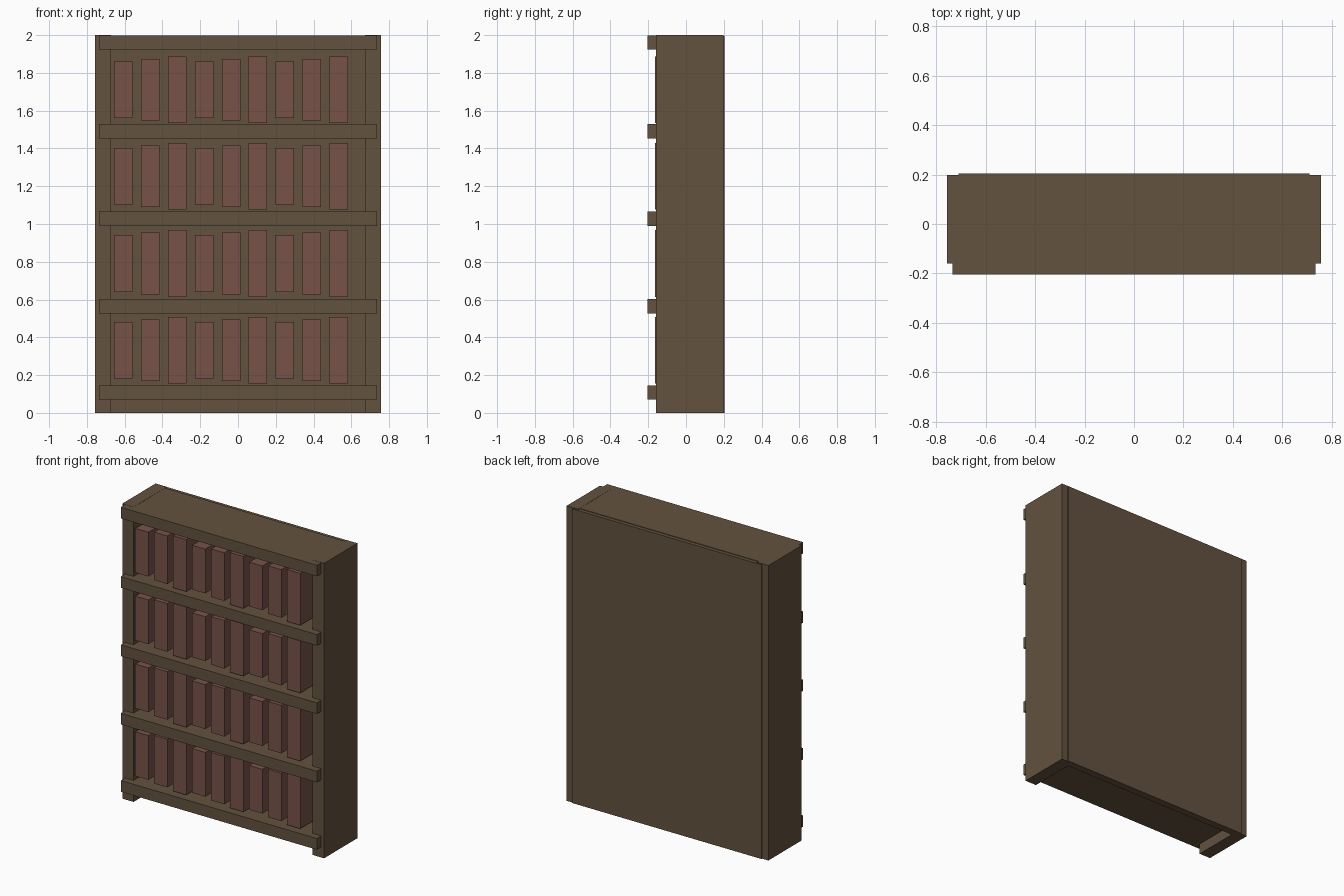
import bpy

if "Cube" in bpy.data.objects:
    bpy.data.objects.remove(bpy.data.objects["Cube"])


def material(name, color):
    m = bpy.data.materials.new(name)
    m.diffuse_color = color
    m.use_nodes = True
    m.node_tree.nodes["Principled BSDF"].inputs["Base Color"].default_value = m.diffuse_color
    return m


wood = material("dark_wood", (0.125, 0.085, 0.05, 1))
cover = material("book_cover", (0.185, 0.086, 0.067, 1))


def box(name, x, y, z, mat):
    """Box from (min, max) pairs on each axis."""
    bpy.ops.mesh.primitive_cube_add(size=1, location=[(a + b) / 2 for a, b in (x, y, z)])
    ob = bpy.context.object
    ob.name = name
    ob.scale = [b - a for a, b in (x, y, z)]
    bpy.ops.object.transform_apply(location=False, rotation=False, scale=True)
    ob.data.materials.append(mat)
    return ob


# Side panels
box("left_side", (-0.757, -0.672), (-0.159, 0.198), (0, 2.0), wood)
box("right_side", (0.672, 0.757), (-0.159, 0.198), (0, 2.0), wood)

# Back panel, slightly proud of the sides at the rear
box("back_panel", (-0.71, 0.71), (0.155, 0.205), (0, 1.995), wood)

# Shelves, overhanging the front
for i, z in enumerate((0.108, 0.564, 1.028, 1.491, 1.961)):
    box(f"shelf_{i + 1}", (-0.735, 0.735), (-0.205, 0.18), (z - 0.038, z + 0.038), wood)

# Books: nine per row, heights repeating in threes
for row, zc in enumerate((0.332, 0.791, 1.252, 1.711)):
    for i in range(9):
        xc = -0.607 + i * 0.1425
        h = (0.30, 0.326, 0.353)[i % 3]
        box(f"book_{row + 1}_{i + 1}", (xc - 0.049, xc + 0.049), (-0.164, 0.09),
            (zc - h / 2, zc + h / 2), cover)
